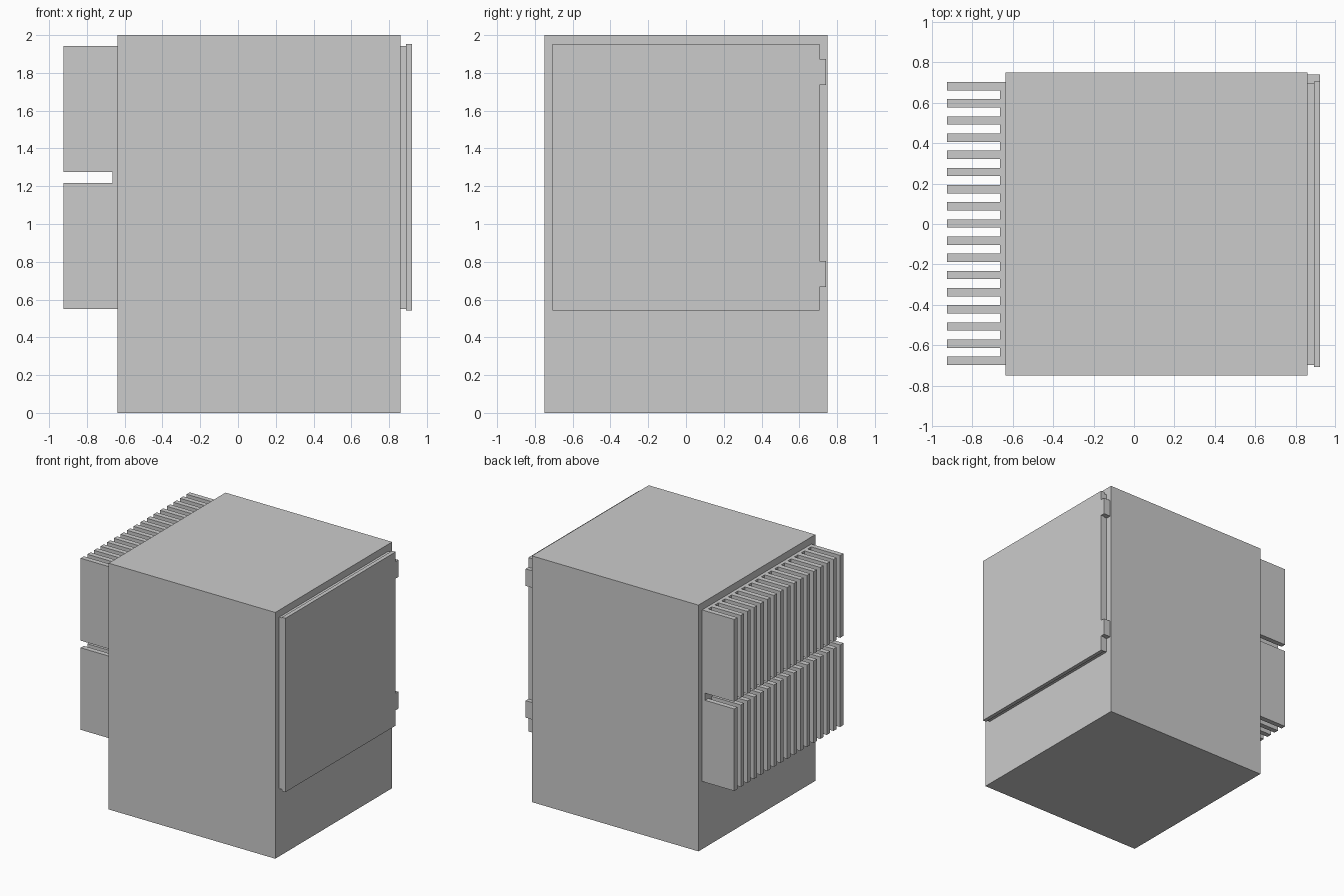
import bpy, bmesh
from mathutils import Vector

if "Cube" in bpy.data.objects:
    bpy.data.objects.remove(bpy.data.objects["Cube"])


def boxes(name, extents):
    """One object made from boxes given as (x0, x1, y0, y1, z0, z1)."""
    bm = bmesh.new()
    for x0, x1, y0, y1, z0, z1 in extents:
        verts = bmesh.ops.create_cube(bm, size=1)["verts"]
        bmesh.ops.scale(bm, vec=Vector((x1 - x0, y1 - y0, z1 - z0)), verts=verts)
        bmesh.ops.translate(bm, vec=Vector((x0 + x1, y0 + y1, z0 + z1)) / 2, verts=verts)
    mesh = bpy.data.meshes.new(name)
    bm.to_mesh(mesh)
    bm.free()
    obj = bpy.data.objects.new(name, mesh)
    bpy.context.collection.objects.link(obj)
    return obj


# Main cabinet
boxes("cabinet", [(-0.637, 0.86, -0.75, 0.75, 0, 2)])

# Radiator: back plate and two rows of cooling fins
boxes("radiator_plate", [(-0.664, -0.637, -0.698, 0.702, 0.55, 1.943)])
for row, (z0, z1) in {"lower": (0.55, 1.216), "upper": (1.274, 1.943)}.items():
    fin = boxes(row + "_fins", [(-0.925, -0.664, -0.698, -0.657, z0, z1)])
    array = fin.modifiers.new("fin_row", "ARRAY")
    array.count = 17
    array.use_relative_offset = False
    array.use_constant_offset = True
    array.constant_offset_displace = (0, 0.085, 0)

# Door with a recessed frame behind it
boxes("door_frame", [(0.86, 0.89, -0.699, 0.699, 0.55, 1.943)])
boxes("door_panel", [(0.89, 0.922, -0.707, 0.706, 0.541, 1.953)])

# Hinges along the back edge of the door
boxes("door_hinges", [(0.86, 0.922, 0.699, 0.741, z, z + 0.138) for z in (0.666, 1.736)])
